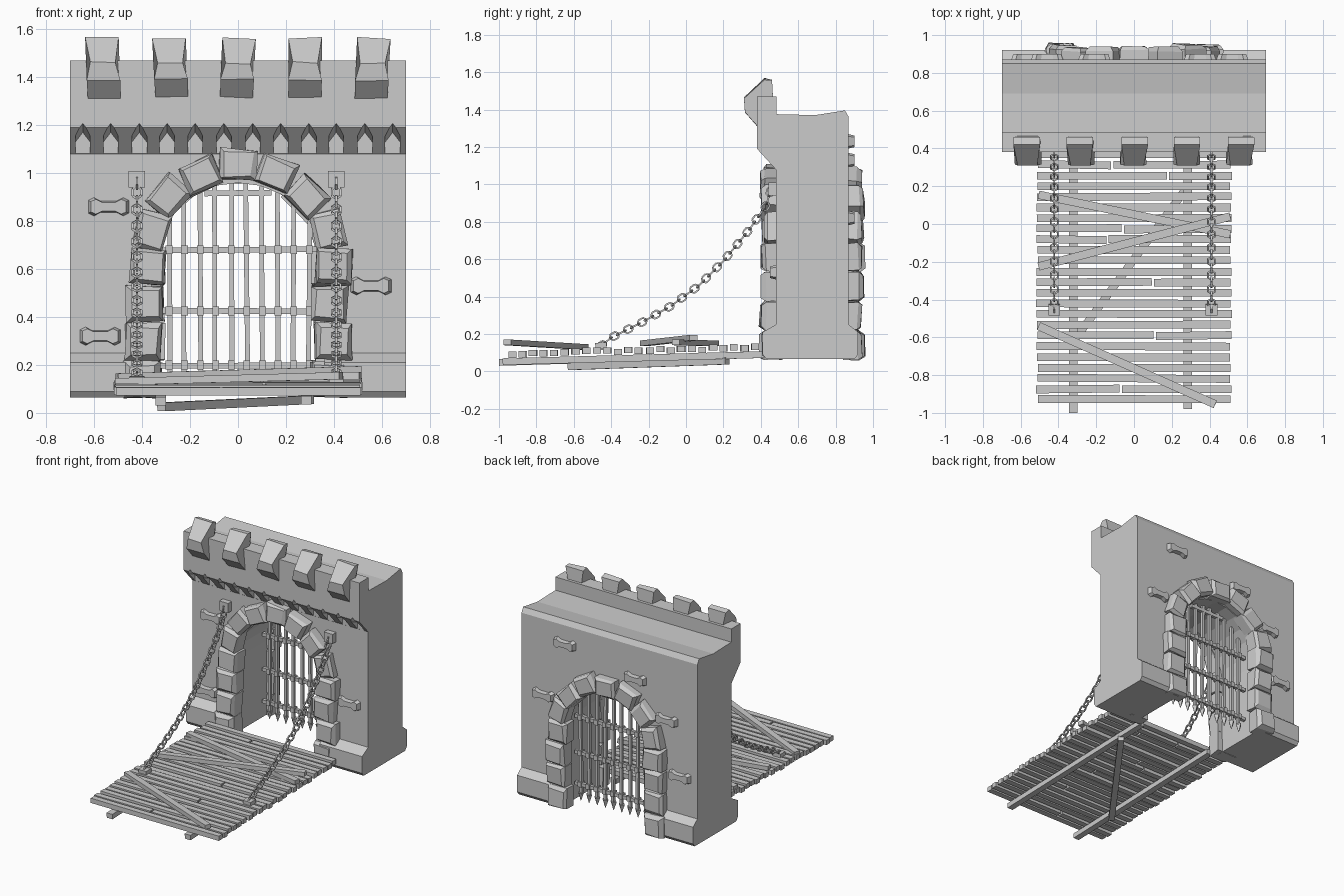
import bpy, bmesh, math, random
from mathutils import Vector

random.seed(4)
if "Cube" in bpy.data.objects:
    bpy.data.objects.remove(bpy.data.objects["Cube"], do_unlink=True)

GREY = (0.6, 0.6, 0.6, 1)
grey = bpy.data.materials.new("plain grey")
grey.use_nodes = True
grey.diffuse_color = GREY
grey.node_tree.nodes["Principled BSDF"].inputs["Base Color"].default_value = GREY


def finish(name, bm):
    """Turn a bmesh into a named, flat shaded object."""
    bmesh.ops.recalc_face_normals(bm, faces=bm.faces)
    mesh = bpy.data.meshes.new(name)
    bm.to_mesh(mesh)
    bm.free()
    mesh.materials.append(grey)
    ob = bpy.data.objects.new(name, mesh)
    bpy.context.collection.objects.link(ob)
    return ob


def loft(bm, ring_a, ring_b):
    """Closed solid between two matching outlines."""
    a = [bm.verts.new(p) for p in ring_a]
    b = [bm.verts.new(p) for p in ring_b]
    bm.faces.new(a)
    bm.faces.new(b[::-1])
    for i in range(len(a)):
        j = (i + 1) % len(a)
        bm.faces.new((a[j], a[i], b[i], b[j]))


def beam(bm, a, b, w, h):
    """Rectangular bar from a to b; w is sideways, h upward."""
    a, b = Vector(a), Vector(b)
    d = (b - a).normalized()
    up = Vector((0, 1, 0)) if abs(d.z) > 0.95 else Vector((0, 0, 1))
    side = d.cross(up).normalized()
    up = side.cross(d)
    corners = [side * (w / 2 * i) + up * (h / 2 * j)
               for i, j in ((-1, -1), (1, -1), (1, 1), (-1, 1))]
    loft(bm, [a + c for c in corners], [b + c for c in corners])


def wobble(amount):
    return random.uniform(-amount, amount)


def cut(target, cutter):
    """Subtract the cutter and discard it."""
    mod = target.modifiers.new("cut", "BOOLEAN")
    mod.operation, mod.solver, mod.object = "DIFFERENCE", "EXACT", cutter
    deps = bpy.context.evaluated_depsgraph_get()
    mesh = bpy.data.meshes.new_from_object(target.evaluated_get(deps))
    target.modifiers.clear()
    target.data = mesh
    bpy.data.objects.remove(cutter, do_unlink=True)


# Wall: side profile with plinth, overhang and parapet
FRONT, BACK = 0.48, 0.87
profile = [(0.43, 0.065), (0.41, 0.09), (0.41, 0.21), (FRONT, 0.25),
           (FRONT, 1.08), (0.38, 1.19), (0.38, 1.47), (0.485, 1.47),
           (0.485, 1.375), (0.69, 1.37), (0.85, 1.395), (BACK, 1.36),
           (BACK, 0.25), (0.92, 0.21), (0.92, 0.09), (0.9, 0.065)]
bm = bmesh.new()
loft(bm, [(-0.7, y, z) for y, z in profile], [(0.7, y, z) for y, z in profile])
wall = finish("wall", bm)

# Gate opening
SPRING, RADIUS = 0.6, 0.36
arch = [(-RADIUS, -0.2), (RADIUS, -0.2)]
arch += [(RADIUS * math.cos(math.pi * i / 12), SPRING + RADIUS * math.sin(math.pi * i / 12))
         for i in range(13)]
bm = bmesh.new()
loft(bm, [(x, 0.2, z) for x, z in arch], [(x, 1.2, z) for x, z in arch])
cut(wall, finish("gate_cutter", bm))

# Pointed notches that leave a row of corbels under the overhang
bm = bmesh.new()
for i in range(12):
    x = -0.646 + 0.1175 * i + wobble(0.003)
    notch = [(-0.031, 1.0), (0.031, 1.0), (0.031, 1.175), (0, 1.215), (-0.031, 1.175)]
    loft(bm, [(x + u, 0.36, z) for u, z in notch],
         [(x + u, FRONT - 0.001, z if z < 1.1 else z - 0.045) for u, z in notch])
cut(wall, finish("notch_cutter", bm))

# Merlons: waisted blocks hooked over the parapet (y, z, half width)
merlon = [(0.385, 1.31, 0.068), (0.315, 1.39, 0.07), (0.31, 1.46, 0.052),
          (0.42, 1.565, 0.07), (0.46, 1.555, 0.07), (0.465, 1.46, 0.055)]
bm = bmesh.new()
for i in range(5):
    x, lean = -0.563 + 0.281 * i, wobble(0.06)
    sides = [[(x + s * w + lean * (z - 1.44), y, z + wobble(0.006))
              for y, z, w in merlon] for s in (-1, 1)]
    loft(bm, *sides)
finish("merlons", bm)


# Rough stones framing the gate on both faces
def stone(bm, x, z, w, h, angle, face, out):
    ca, sa = math.cos(angle), math.sin(angle)
    depth = 0.075 + wobble(0.012)
    rings = []
    for y, k in ((face - out * 0.03, 1.0), (face + out * depth * 0.7, 1.0),
                 (face + out * depth, 0.76)):
        ring = []
        for i, j in ((-1, -1), (1, -1), (1, 1), (-1, 1)):
            u, v = i * w / 2 * k + wobble(0.006), j * h / 2 * k + wobble(0.006)
            ring.append((x + u * ca - v * sa, y + wobble(0.006), z + u * sa + v * ca))
        rings.append(ring)
    loft(bm, rings[0], rings[1])
    loft(bm, rings[1], rings[2])


for name, face, out in (("front_arch_stones", FRONT, -1), ("back_arch_stones", BACK, 1)):
    bm = bmesh.new()
    for side in (-1, 1):
        for i in range(4):
            stone(bm, side * (0.388 + wobble(0.012)), 0.14 + 0.157 * i,
                  0.15, 0.15, wobble(0.05), face, out)
    for i in range(7):
        a = math.radians(18 + 24 * i)
        r = 0.385 + wobble(0.01)
        stone(bm, r * math.cos(a), 0.64 + r * math.sin(a), 0.13, 0.155,
              a + wobble(0.08), face, out)
    bmesh.ops.remove_doubles(bm, verts=bm.verts, dist=0.0001)
    finish(name, bm)

# Waisted accent stones scattered on both faces
half = [(0.035, 0.026), (0.066, 0.043), (0.092, 0.03)]
bone = half + [(x, -z) for x, z in half[::-1]]
bone += [(-x, -z) for x, z in half] + [(-x, z) for x, z in half[::-1]]
bm = bmesh.new()
for face, out, spots in (
        (FRONT, -1, ((-0.54, 0.86), (-0.575, 0.32), (0.555, 0.53))),
        (BACK, 1, ((0.35, 1.23), (0.52, 0.82), (-0.21, 1.13), (-0.46, 0.9), (-0.565, 0.52)))):
    for x, z in spots:
        loft(bm, [(x + u, face - out * 0.02, z + v) for u, v in bone],
             [(x + u * 0.8, face + out * 0.03, z + v * 0.72) for u, v in bone])
finish("accent_stones", bm)

# Portcullis: spiked uprights, cross bars and knots at the crossings
GATE = 0.77
bm = bmesh.new()
for i in range(10):
    x = -0.288 + 0.065 * i
    top = SPRING + math.sqrt(RADIUS ** 2 - x * x)
    beam(bm, (x + wobble(0.006), GATE, 0.13), (x + wobble(0.006), GATE, top), 0.02, 0.02)
    tip = bmesh.ops.create_cone(bm, cap_ends=True, segments=4, radius1=0.002,
                                radius2=0.024, depth=0.06)["verts"]
    bmesh.ops.translate(bm, verts=tip, vec=(x, GATE, 0.11))
    for z in (0.2, 0.425, 0.68):
        beam(bm, (x - 0.014, GATE, z), (x + 0.014, GATE, z), 0.04, 0.036)
for z, reach in ((0.2, 0.34), (0.425, 0.34), (0.68, 0.34), (0.915, 0.14)):
    beam(bm, (-reach, GATE, z + wobble(0.005)), (reach, GATE, z + wobble(0.005)), 0.024, 0.024)
finish("portcullis", bm)


# Drawbridge boards, some split in two
def deck(y):
    return 0.118 + 0.026 * y


splits = {1: -0.115, 2: 0.18, 7: -0.06, 8: -0.14, 12: 0.1, 17: 0.11, 22: -0.07}
bm = bmesh.new()
for i in range(24):
    y = 0.37 - 0.0565 * i
    z = deck(y) + wobble(0.006)
    ends = [-0.513 + wobble(0.006), 0.513 + wobble(0.006)]
    if i in splits:
        ends[1:1] = [splits[i] - 0.006, splits[i] + 0.006]
    for a, b in zip(ends[::2], ends[1::2]):
        beam(bm, (a, y + wobble(0.004), z), (b, y + wobble(0.004), z), 0.041, 0.034)
finish("bridge_boards", bm)

# Rails and brace below, diagonal planks on top
bm = bmesh.new()
beam(bm, (-0.322, -1, 0.048), (-0.322, 0.42, 0.09), 0.045, 0.036)
beam(bm, (0.285, -0.98, 0.052), (0.285, 0.42, 0.09), 0.045, 0.036)
beam(bm, (-0.32, -0.62, 0.025), (0.3, 0.22, 0.055), 0.042, 0.036)
finish("bridge_rails", bm)
bm = bmesh.new()
beam(bm, (-0.505, 0.155, 0.15), (0.51, -0.055, 0.155), 0.043, 0.03)
beam(bm, (-0.505, -0.225, 0.15), (0.51, 0.04, 0.18), 0.043, 0.03)
beam(bm, (-0.505, -0.54, 0.13), (0.43, -0.955, 0.155), 0.043, 0.03)
finish("bridge_diagonals", bm)

# Chains: hexagonal links alternating along a sagging path
path = [Vector((0, y, z)) for y, z in (
    (0.45, 0.96), (0.43, 0.89), (0.34, 0.76), (0.2, 0.59), (0.07, 0.46),
    (-0.08, 0.35), (-0.24, 0.26), (-0.4, 0.18), (-0.45, 0.14))]


def along(distance):
    for a, b in zip(path, path[1:]):
        step = (b - a).length
        if distance <= step:
            return a + (b - a) * (distance / step), (b - a).normalized()
        distance -= step
    return path[-1], (path[-1] - path[-2]).normalized()


length = sum((b - a).length for a, b in zip(path, path[1:]))
X = Vector((1, 0, 0))
for name, x in (("right_chain", -0.422), ("left_chain", 0.41)):
    bm = bmesh.new()
    for i in range(31):
        centre, t = along(length * i / 30)
        across = X if i % 2 else t.cross(X)
        pts = [centre + X * x + t * (0.028 * math.cos(k * math.pi / 3))
               + across * (0.021 * math.sin(k * math.pi / 3)) for k in range(6)]
        for k in range(6):
            beam(bm, pts[k - 1], pts[k], 0.009, 0.009)
    finish(name, bm)
    # Anchor blocks on wall and deck
    bm = bmesh.new()
    beam(bm, (x, 0.44, 0.975), (x, 0.49, 0.975), 0.07, 0.068)
    beam(bm, (x, -0.485, 0.135), (x, -0.425, 0.137), 0.062, 0.035)
    finish(name + "_anchors", bm)
